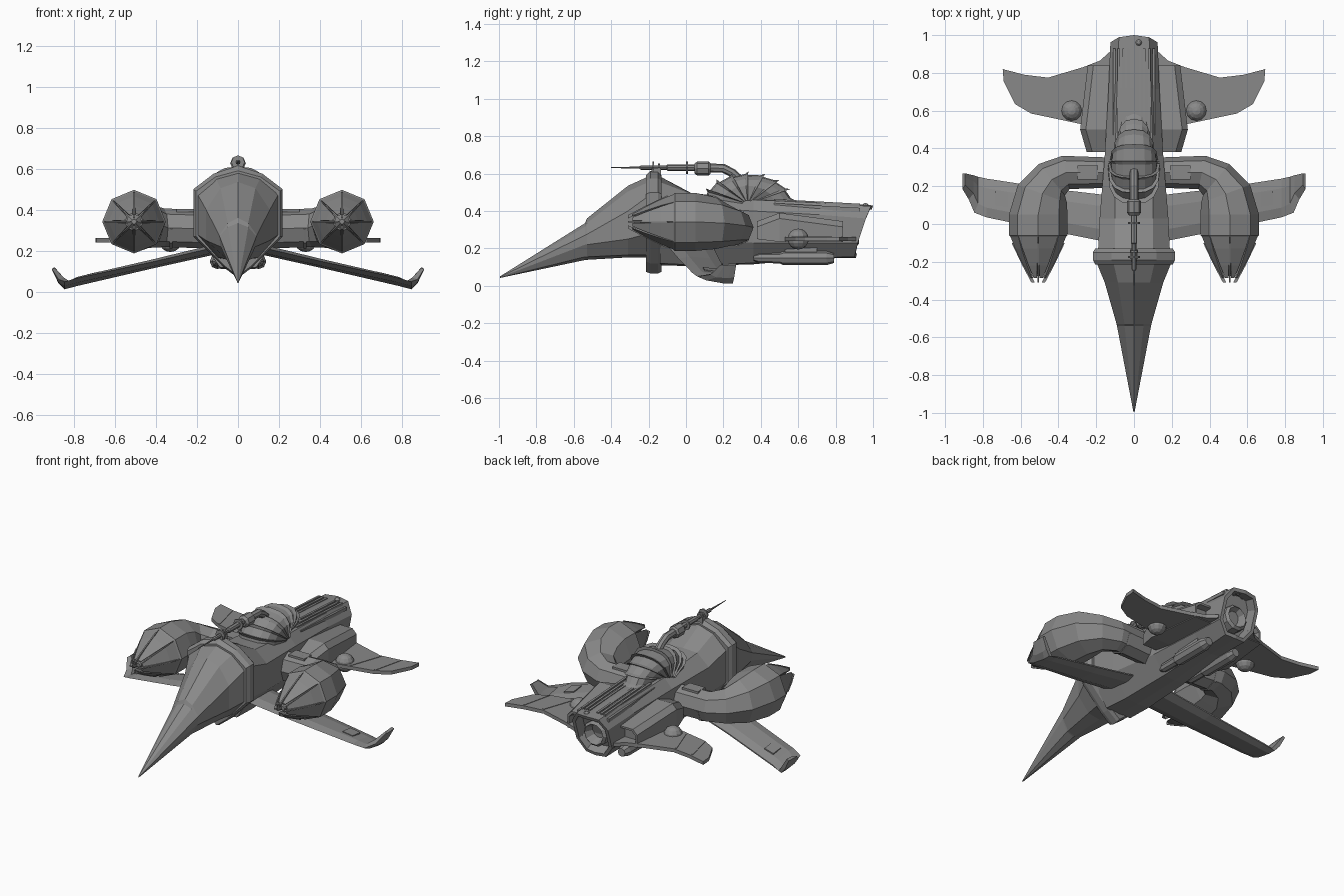
import bpy, bmesh, math
from math import sin, cos, pi, radians

if "Cube" in bpy.data.objects:
    bpy.data.objects.remove(bpy.data.objects["Cube"])

METAL = bpy.data.materials.new("dark_metal")
METAL.diffuse_color = (.25, .25, .25, 1)
METAL.use_nodes = True
METAL.node_tree.nodes["Principled BSDF"].inputs["Base Color"].default_value = METAL.diffuse_color


def finish(name, bm, mirror=False):
    bmesh.ops.recalc_face_normals(bm, faces=bm.faces)
    me = bpy.data.meshes.new(name)
    bm.to_mesh(me)
    bm.free()
    me.materials.append(METAL)
    ob = bpy.data.objects.new(name, me)
    bpy.context.collection.objects.link(ob)
    if mirror:
        ob.modifiers.new("mirror", 'MIRROR').use_axis[0] = True
    return ob


def loft(name, rings, mirror=False, recess=None):
    """Skin closed rings; recess = (rim, depth) hollows the last cap."""
    bm = bmesh.new()
    vs = [[bm.verts.new(p) for p in r] for r in rings]
    n = len(rings[0])
    for a, b in zip(vs, vs[1:]):
        for i in range(n):
            j = (i + 1) % n
            bm.faces.new((a[i], a[j], b[j], b[i]))
    bm.faces.new(vs[0])
    end = bm.faces.new(vs[-1])
    bmesh.ops.recalc_face_normals(bm, faces=bm.faces)
    if recess:
        bmesh.ops.inset_region(bm, faces=[end], thickness=recess[0])
        bmesh.ops.inset_region(bm, faces=[end], thickness=recess[0] * 0.4, depth=-recess[1])
    bmesh.ops.remove_doubles(bm, verts=bm.verts, dist=1e-4)
    return finish(name, bm, mirror)


def section(y, half, shear=0.0, bow=0.0):
    """Symmetric hull ring from half profile (x, z), top to bottom."""
    pts = half + [(-x, z) for x, z in half[-2:0:-1]]
    ztop = half[0][1]
    return [(x, y - shear * (ztop - z) - bow * abs(x), z) for x, z in pts]


def lathe(name, x, z, prof, n=8, mirror=False):
    """Round part along y from (y, radius) profile."""
    return loft(name, [[(x + r * cos(2 * pi * k / n), y, z + r * sin(2 * pi * k / n))
                        for k in range(n)] for y, r in prof], mirror)


def slab(name, outline, z0, z1, mirror=False):
    return loft(name, [[(x, y, z0) for x, y in outline], [(x, y, z1) for x, y in outline]], mirror)


def box(name, x, y, z, mirror=False):
    return slab(name, [(x[0], y[0]), (x[1], y[0]), (x[1], y[1]), (x[0], y[1])], z[0], z[1], mirror)


# Pointed nose and canopy
loft("nose", [
    section(-0.995, [(0, .05), (.002, .049), (.003, .047), (.003, .045), (.002, .043), (0, .042)]),
    section(-0.54, [(0, .335), (.05, .315), (.09, .27), (.085, .22), (.05, .155), (0, .138)]),
    section(-0.53, [(0, .36), (.05, .335), (.092, .275), (.086, .22), (.05, .155), (0, .139)]),
    section(-0.31, [(0, .535), (.085, .505), (.155, .40), (.155, .25), (.08, .165), (0, .152)]),
    section(-0.20, [(0, .585), (.11, .555), (.20, .48), (.20, .28), (.10, .165), (0, .152)])])

# Collar with a peaked top and deep keel
c0 = [(0, .59), (.11, .56), (.205, .49), (.205, .27), (.07, .13), (0, .075)]
c1 = [(0, .615), (.12, .575), (.218, .50), (.218, .27), (.07, .12), (0, .066)]
loft("collar", [section(-.215, c0), section(-.19, c1), section(-.15, c1), section(-.13, c0)])

# Main hull with hollow tail
loft("hull", [
    section(-.14, [(0, .585), (.10, .555), (.19, .47), (.19, .27), (.09, .12), (0, .11)]),
    section(.03, [(0, .495), (.10, .49), (.182, .42), (.178, .25), (.085, .112), (0, .105)]),
    section(.36, [(0, .465), (.10, .46), (.155, .40), (.155, .23), (.075, .122), (0, .115)]),
    section(.72, [(0, .448), (.09, .443), (.135, .38), (.135, .23), (.06, .15), (0, .145)], .1),
    section(1.0, [(0, .43), (.08, .425), (.125, .36), (.125, .23), (.07, .155), (0, .15)], .33, .12)],
    recess=(.022, .06))
lathe("exhaust_cone", 0, .287, [(.85, .08), (.91, .08), (.925, .065), (.87, .04)], 10)

# Long ribs along the tail deck
for x in (.03, .055, .08, .105):
    drop = 0 if x < .09 else .022
    loft("tail_rib", [[(x + dx, y, z - drop + dz) for dx, dz in ((-.007, -.015), (.007, -.015), (.007, .006), (-.007, .006))]
                      for y, z in ((.47, .458), (.93, .433))], True)
bm = bmesh.new()
bmesh.ops.create_uvsphere(bm, u_segments=8, v_segments=6, radius=.018)
bmesh.ops.translate(bm, verts=bm.verts, vec=(.025, .96, .425))
finish("tail_lamp", bm)

# Segmented armoured spine arch
N = 8


def spine_ring(a, grow):
    w = (.13 - .05 * max(0, -cos(a)) ** 1.5) * grow
    out = []
    for k in range(9):
        t = pi * k / 8
        rad = (.12 + .88 * sin(t) ** .6) * grow
        x = math.copysign(abs(cos(t)) ** .8, cos(t)) * w
        out.append((x, .33 - .24 * rad * cos(a), .438 + .163 * rad * sin(a)))
    return out


for i in range(N):
    a0 = radians(6 + 166 * i / N)
    a1 = radians(6 + 166 * (i + 1.08) / N)
    am = a0 + (a1 - a0) * .8
    loft("spine_plate", [spine_ring(a0, .95), spine_ring(am, .98), spine_ring(a1, 1.06)])

# Deck gun: feed pipe, breech, barrel, needle
pipe = [(.28, .575, 60), (.245, .605, 45), (.20, .628, 15), (.12, .63, 0)]
loft("gun_feed_pipe", [[(.024 * cos(k * pi / 4), y + .024 * sin(k * pi / 4) * sin(radians(t)),
                         z + .024 * sin(k * pi / 4) * cos(radians(t))) for k in range(8)]
                       for y, z, t in pipe])
lathe("gun_breech", 0, .627, [(.13, .028), (.12, .038), (.06, .038), (.045, .025)], 8)
lathe("gun_barrel", 0, .632, [(.05, .017), (-.10, .017), (-.105, .012), (-.24, .012), (-.25, .006), (-.40, .002)], 8)
for y, r in ((.01, .033), (-.17, .033), (-.14, .022)):
    lathe("gun_collar", 0, .632, [(y, r), (y - .01, r)], 8)
box("gun_mount", (-.02, .02), (-.185, -.135), (.57, .63))

# Side engines sweeping into arms: x, y, z, outward angle, radius
path = [(.507, -.07, .342, 0, .145), (.507, -.06, .342, 0, .155), (.507, .05, .342, 0, .155),
        (.485, .16, .335, 20, .138), (.435, .235, .322, 50, .108), (.36, .273, .312, 78, .09),
        (.13, .272, .305, 90, .08)]


def engine_ring(x, y, z, deg, r):
    a = radians(deg)
    return [(x + r * cos(k * pi / 4) * cos(a), y + r * cos(k * pi / 4) * sin(a),
             z + max(r, .094) * sin(k * pi / 4)) for k in range(8)]


loft("engine_body", [engine_ring(*p) for p in path], True)
loft("arm_band", [engine_ring(x, .272, .305, 90, .086) for x in (.32, .335)], True)
box("arm_panel", (.19, .30), (.235, .31), (.39, .403), True)

# Engine cone made of eight petals round a core
lathe("engine_core", .507, .342, [(-.06, .135), (-.21, .065), (-.275, .012)], 8, True)
for k in range(8):
    rings = []
    for y, r, gap in ((-.065, .148, .01), (-.13, .122, .03), (-.22, .078, .07), (-.285, .042, .17)):
        a, b = k * pi / 4 + gap, (k + 1) * pi / 4 - gap
        rings.append([(.507 + q * cos(t), y, .342 + q * sin(t))
                      for q, t in ((r, a), (r, b), (r * .8, b), (r * .8, a))])
    loft("engine_petal", rings, True)
for k in range(4):
    x, z = cos(k * pi / 2), sin(k * pi / 2)
    loft("engine_spike", [[(.507 + x * (r + d) - z * w, y, .342 + z * (r + d) + x * w)
                           for d, w in ((-.012, -.004), (-.012, .004), (.006, .004), (.006, -.004))]
                          for y, r in ((-.10, .135), (-.22, .078), (-.31, .03))], True)


# Drooped front wings with upturned tips
def wing_ring(x, yl, zl, yt, zt, h, shift=0):
    mid = lambda f: (yl + (yt - yl) * f, zl + (zt - zl) * f)
    (ya, za), (yb, zb) = mid(.25), mid(.75)
    return [(x, yl, zl), (x - shift, ya, za + h), (x - shift, yb, zb + h), (x - shift, yt, zt + .004),
            (x, yt, zt - .004), (x, yb, zb - h), (x, ya, za - h)]


loft("front_wing", [
    wing_ring(.12, -.10, .215, .15, .195, .02),
    wing_ring(.42, -.04, .145, .185, .125, .017),
    wing_ring(.78, .035, .068, .24, .035, .014),
    wing_ring(.845, .06, .05, .25, .016, .012, .02),
    wing_ring(.875, .13, .06, .258, .05, .012, .025),
    wing_ring(.908, .185, .112, .268, .116, .004, .014)], True)
loft("front_wing_panel", [[(x, y0, z), (x, y1, z - .008), (x, y1, z - .03), (x, y0, z - .03)]
                          for x, y0, y1, z in ((.67, .09, .17, .1), (.735, .1, .175, .085))], True)

# Rear swept wings, panel strips and domes
slab("rear_wing", [(.10, .90), (.13, .91), (.18, .865), (.27, .83), (.455, .775), (.58, .79), (.695, .82),
                   (.69, .755), (.63, .635), (.545, .585), (.285, .53), (.10, .50)], .24, .262, True)
slab("rear_wing_strip", [(.39, .565), (.40, .565), (.47, .765), (.46, .765)], .255, .265, True)
slab("rear_wing_strip_outer", [(.54, .59), (.55, .592), (.595, .78), (.585, .78)], .255, .265, True)
bm = bmesh.new()
bmesh.ops.create_uvsphere(bm, u_segments=12, v_segments=8, radius=.056)
bmesh.ops.translate(bm, verts=bm.verts, vec=(.33, .60, .25))
finish("wing_dome", bm, True)

# Rear shoulder blocks with hollow back ends
loft("shoulder_block", [[(.10, y, z0), (x, y, z0), (x, y, z1 - .03), (x - .03, y, z1), (.10, y, z1)]
                        for y, x, z0, z1 in ((.38, .25, .25, .345), (.50, .285, .235, .39), (.84, .245, .235, .345))],
     True, (.015, .04))

# Underslung pods and pylons
lathe("pod", .10, .148, [(.36, .012), (.39, .026), (.50, .028), (.52, .038), (.75, .038), (.79, .026)], 8, True)
box("pod_pylon", (.088, .112), (.53, .70), (.15, .23), True)
